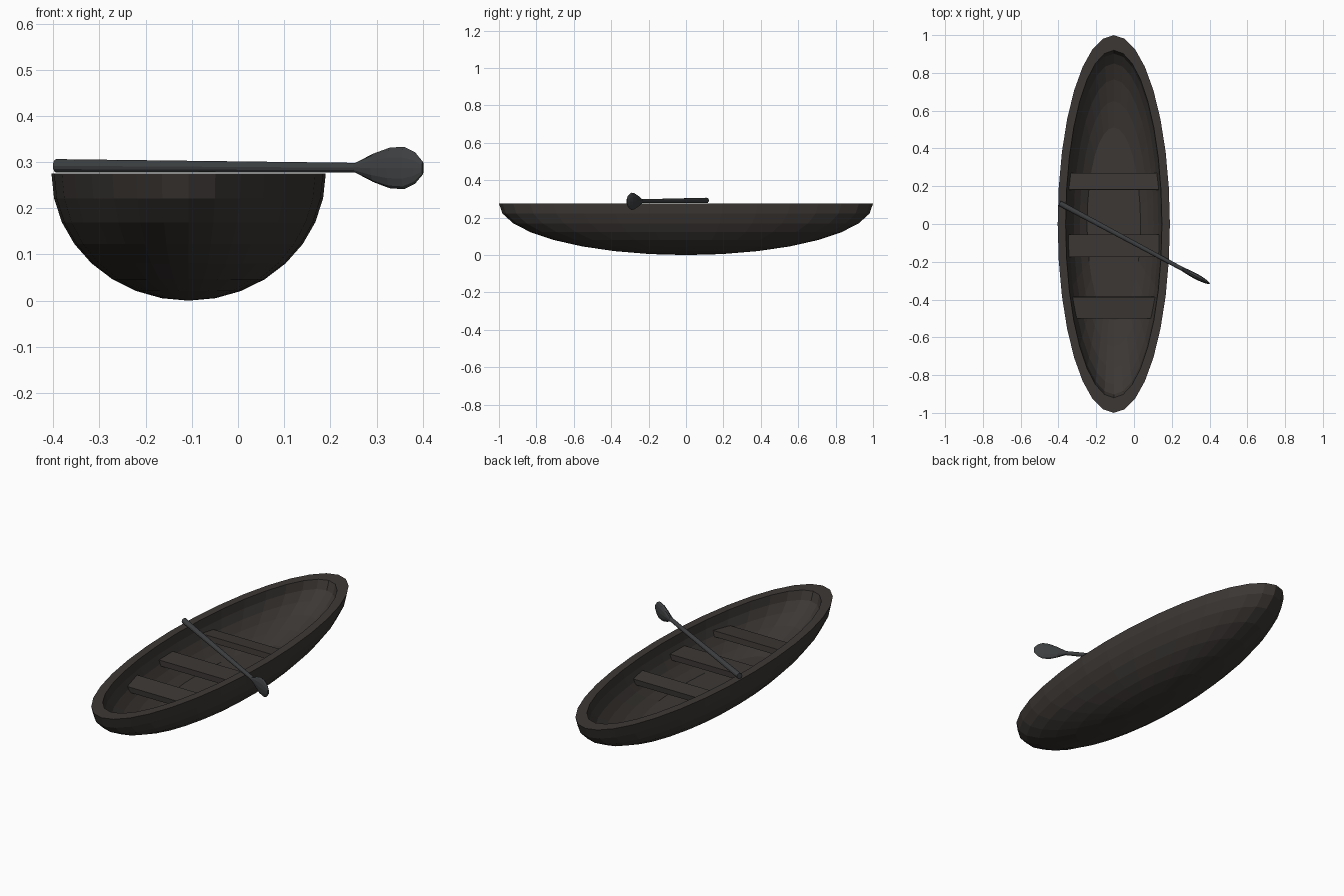
import bpy, bmesh, math
from mathutils import Matrix, Vector

if "Cube" in bpy.data.objects:
    bpy.data.objects.remove(bpy.data.objects["Cube"])

CX, RIM = -0.107, 0.275


def material(name, rgb):
    m = bpy.data.materials.new(name)
    m.diffuse_color = (*rgb, 1)
    m.use_nodes = True
    m.node_tree.nodes["Principled BSDF"].inputs["Base Color"].default_value = m.diffuse_color
    return m


wood = material("dark_wood", (0.045, 0.039, 0.035))
oar_paint = material("grey_paint", (0.047, 0.051, 0.053))


def finish(bm, name, mat):
    bmesh.ops.recalc_face_normals(bm, faces=bm.faces)
    me = bpy.data.meshes.new(name)
    bm.to_mesh(me)
    bm.free()
    ob = bpy.data.objects.new(name, me)
    bpy.context.collection.objects.link(ob)
    me.materials.append(mat)
    return ob


def bridge(bm, rings):
    for a, b in zip(rings, rings[1:]):
        n = len(a)
        for i in range(n):
            bm.faces.new((a[i], a[(i + 1) % n], b[(i + 1) % n], b[i]))


# Hull: outer half ellipsoid, flat rim, inner half ellipsoid with a flat floor
def hull_ring(bm, rx, ry, rz, deg, n=32):
    t = math.radians(deg)
    return [bm.verts.new((CX + rx * math.cos(t) * math.cos(math.tau * i / n),
                          ry * math.cos(t) * math.sin(math.tau * i / n),
                          RIM - rz * math.sin(t))) for i in range(n)]


bm = bmesh.new()
step = 11.25
outer = [hull_ring(bm, 0.297, 1.0, 0.275, step * k) for k in range(7, -1, -1)]
inner = [hull_ring(bm, 0.255, 0.92, 0.235, step * k) for k in range(6)]
bridge(bm, outer + inner)
bm.faces.new(inner[-1])
keel = bm.verts.new((CX, 0, 0))
for i in range(32):
    bm.faces.new((outer[0][i], outer[0][(i + 1) % 32], keel))
finish(bm, "hull", wood)

# Seats: three planks with ends let into the hull, outer two slightly tilted
for name, y, depth, y_half, tilt in (("front_seat", -0.442, 0.115, 0.226, -6),
                                     ("middle_seat", -0.115, 0.12, 0.255, 0),
                                     ("rear_seat", 0.225, 0.09, 0.25, 6)):
    bm = bmesh.new()
    m = (Matrix.Translation((CX, y, 0.19))
         @ Matrix.Rotation(math.radians(-tilt), 4, 'X')
         @ Matrix.Diagonal((2 * y_half, depth, 0.03, 1)))
    bmesh.ops.create_cube(bm, size=1, matrix=m)
    finish(bm, name, wood)

# Paddle: one loft of elliptical sections (distance, half height, half thickness)
start, end = Vector((-0.394, 0.11, 0.292)), Vector((0.397, -0.314, 0.287))
axis = (end - start).normalized()
side = axis.cross(Vector((0, 0, 1))).normalized()
up = side.cross(axis)
sections = [(0, 0.0145, 0.0145), (0.735, 0.0105, 0.0105), (0.78, 0.031, 0.014),
            (0.82, 0.044, 0.015), (0.855, 0.046, 0.013), (0.882, 0.034, 0.009),
            (0.901, 0.014, 0.004)]
bm = bmesh.new()
rings = []
for s, h, t in sections:
    c = start + axis * s
    rings.append([bm.verts.new(c + up * h * math.sin(math.tau * i / 12)
                               + side * t * math.cos(math.tau * i / 12))
                  for i in range(12)])
bridge(bm, rings)
bm.faces.new(rings[0])
bm.faces.new(rings[-1])
finish(bm, "paddle", oar_paint)
